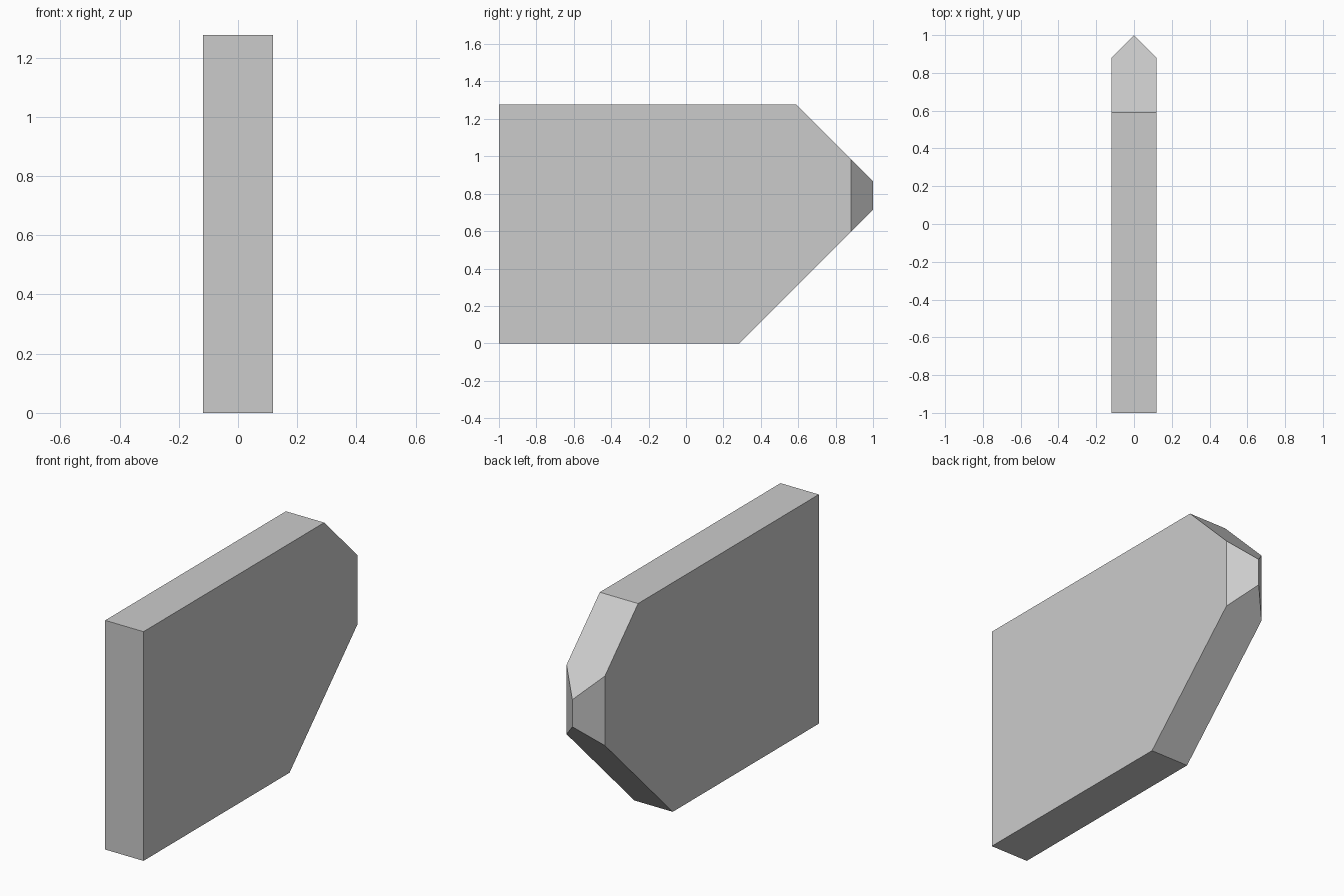
import bpy, bmesh, math

if "Cube" in bpy.data.objects:
    bpy.data.objects.remove(bpy.data.objects["Cube"])

W, H = 0.118, 1.276          # half thickness, height
Y_LOW, Y_HIGH = 0.285, 0.59  # where the 45 degree slopes start
Y_SIDE = 1.0 - W             # where the pointed nose starts


def slope_points(y):
    """Heights of the lower and upper slope at depth y."""
    return [(y, y - Y_LOW), (y, H - (y - Y_HIGH))]


# Side outline, repeated on both faces, plus the central nose edge
outline = [(-1, 0), (Y_LOW, 0), (Y_HIGH, H), (-1, H)] + slope_points(Y_SIDE)
points = [(x, y, z) for x in (-W, W) for y, z in outline]
points += [(0, y, z) for y, z in slope_points(1.0)]

# Solid panel with flat faces
bm = bmesh.new()
for p in points:
    bm.verts.new(p)
bmesh.ops.convex_hull(bm, input=bm.verts[:])
bmesh.ops.dissolve_limit(bm, angle_limit=math.radians(1),
                         verts=bm.verts[:], edges=bm.edges[:])
bmesh.ops.recalc_face_normals(bm, faces=bm.faces[:])

mesh = bpy.data.meshes.new("pointed_panel")
bm.to_mesh(mesh)
bm.free()
panel = bpy.data.objects.new("pointed_panel", mesh)
bpy.context.collection.objects.link(panel)
